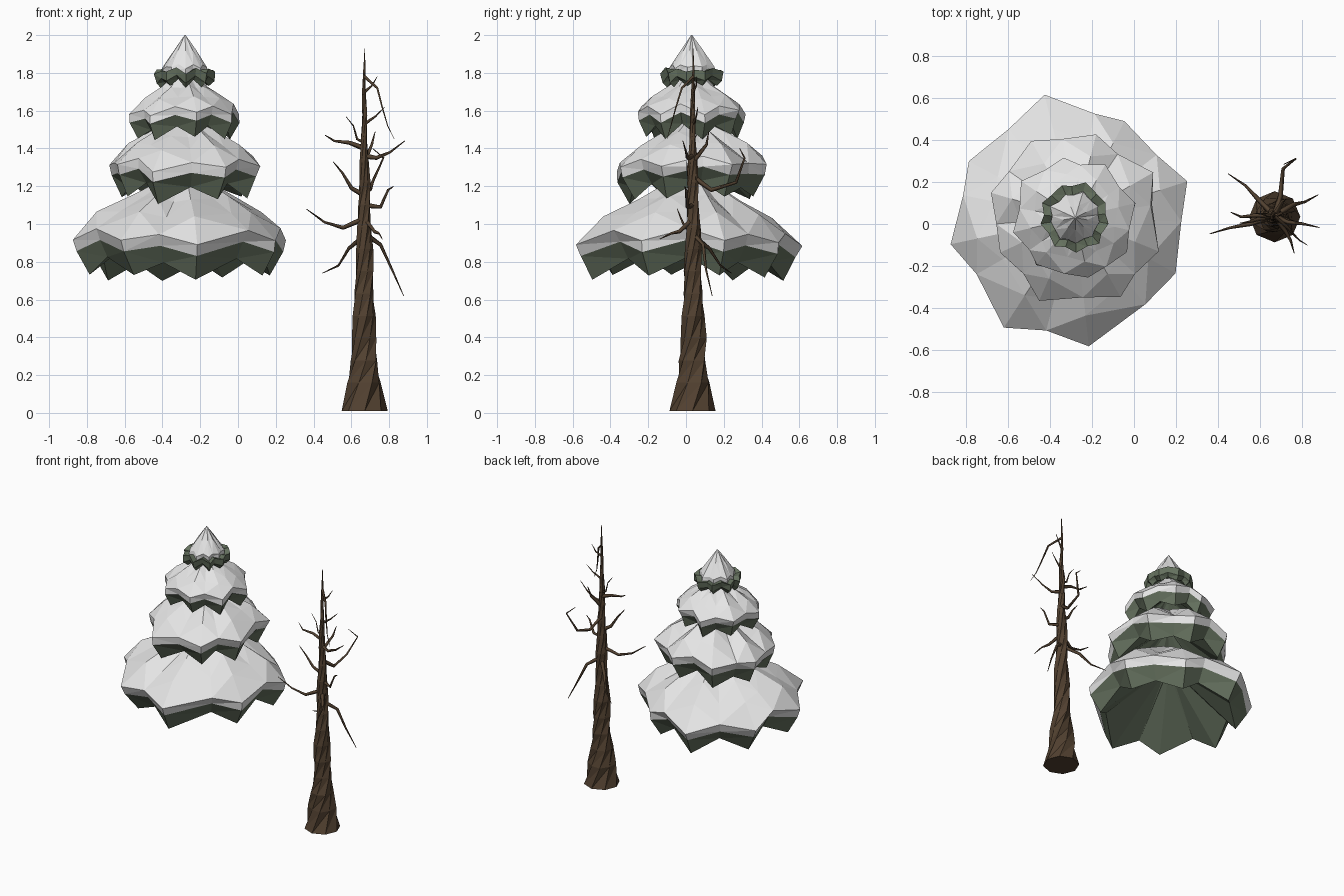
import bpy, bmesh, random
from math import sin, cos, radians, pi
from mathutils import Vector

random.seed(4)
if "Cube" in bpy.data.objects:
    bpy.data.objects.remove(bpy.data.objects["Cube"], do_unlink=True)


def material(name, colour):
    mat = bpy.data.materials.new(name)
    mat.use_nodes = True
    mat.diffuse_color = (*colour, 1)
    mat.node_tree.nodes["Principled BSDF"].inputs["Base Color"].default_value = (*colour, 1)
    return mat


snow = material("snow", (0.78, 0.78, 0.78))
needles = material("needle green", (0.13, 0.165, 0.113))
bark = material("bark brown", (0.085, 0.053, 0.03))


def loft(name, rings, mats, band_mats, split="BEAUTY"):
    """Skin a stack of equal rings; end rings are closed with flat caps."""
    bm = bmesh.new()
    rows = [[bm.verts.new(p) for p in ring] for ring in rings]
    for band, (upper, lower) in enumerate(zip(rows, rows[1:])):
        for i in range(len(upper)):
            j = (i + 1) % len(upper)
            face = bm.faces.new((upper[i], lower[i], lower[j], upper[j]))
            face.material_index = band_mats[band]
    bm.faces.new(rows[0]).material_index = band_mats[0]
    bm.faces.new(rows[-1][::-1]).material_index = band_mats[-1]
    bmesh.ops.triangulate(bm, faces=bm.faces[:], quad_method=split)
    bmesh.ops.recalc_face_normals(bm, faces=bm.faces[:])
    mesh = bpy.data.meshes.new(name)
    bm.to_mesh(mesh)
    bm.free()
    for mat in mats:
        mesh.materials.append(mat)
    obj = bpy.data.objects.new(name, mesh)
    bpy.context.collection.objects.link(obj)
    return obj


# Snowy canopy: each tier is a star-shaped skirt, snow above and needles below
CANOPY = Vector((-0.28, 0.03, 0))


def tier(name, spokes, profile, band_mats, wobble):
    """spokes: (angle, scale) per tip; profile: (radius, height, tip drop)."""
    points = []
    for k, (angle, scale) in enumerate(spokes):
        nxt_angle, nxt_scale = spokes[(k + 1) % len(spokes)]
        gap = (nxt_angle - angle) % 360
        points.append((angle, scale, 1))
        points.append((angle + gap * random.uniform(0.38, 0.62),
                       0.89 * (scale + nxt_scale) / 2, 0))
    lift = [random.uniform(-wobble, wobble) for _ in points]
    rings = []
    for radius, height, drop in profile:
        ring = []
        for (angle, scale, tip), up in zip(points, lift):
            a = radians(angle)
            r = radius * scale * random.uniform(0.97, 1.03)
            z = height - drop * tip + up * min(1, radius * 4)
            ring.append(CANOPY + Vector((r * cos(a), r * sin(a), z)))
        rings.append(ring)
    return loft(name, rings, (snow, needles), band_mats)


def even_spokes(count, start):
    return [(start + 360 * k / count + random.uniform(-6, 6),
             random.uniform(0.95, 1.04)) for k in range(count)]


SKIRT = (0, 0, 0, 0, 1, 1)
wide = [(18, 0.97), (63, 0.9), (104, 1), (152, 0.96),
        (192, 1.06), (237, 1.03), (276, 1.05), (331, 0.92)]
tier("bottom_tier", wide,
     [(0.06, 1.26, 0), (0.27, 1.13, -0.01), (0.44, 1.05, 0), (0.59, 0.96, 0.06),
      (0.57, 0.9, 0.06), (0.495, 0.81, 0.095), (0.02, 1.12, 0)], SKIRT, 0.025)
tier("second_tier", even_spokes(8, 25),
     [(0.05, 1.55, 0), (0.18, 1.47, -0.01), (0.3, 1.41, 0), (0.42, 1.34, 0.045),
      (0.405, 1.285, 0.045), (0.345, 1.21, 0.085), (0.02, 1.42, 0)], SKIRT, 0.022)
tier("third_tier", even_spokes(8, 10),
     [(0.04, 1.8, 0), (0.12, 1.72, -0.01), (0.21, 1.67, 0), (0.295, 1.62, 0.035),
      (0.283, 1.575, 0.035), (0.245, 1.515, 0.06), (0.02, 1.66, 0)], SKIRT, 0.018)
tier("top_tier", even_spokes(9, 30),
     [(0.003, 2, 0), (0.06, 1.92, 0), (0.125, 1.84, 0.015), (0.125, 1.815, 0.02),
      (0.172, 1.82, 0.02), (0.165, 1.78, 0.03), (0.135, 1.76, 0.035),
      (0.02, 1.83, 0)], (0, 0, 0, 1, 1, 1, 1), 0.015)

# Bare tree: twisted eight-sided trunk with spiral ridges
TRUNK = Vector((0.67, 0.038, 0))


def trunk_radius(z):
    stops = [(0.01, 0.122), (0.16, 0.09), (0.35, 0.066), (0.8, 0.045),
             (1.15, 0.032), (1.5, 0.016), (1.93, 0.002)]
    for (z0, r0), (z1, r1) in zip(stops, stops[1:]):
        if z <= z1:
            return r0 + (r1 - r0) * (z - z0) / (z1 - z0)
    return stops[-1][1]


heights = [0.01, 0.16] + [0.16 + 0.118 * k for k in range(1, 15)] + [1.93]
rings = []
for level, z in enumerate(heights):
    ring = []
    rough = 0 if level == 0 else 0.11
    sway = Vector((random.uniform(-1, 1), random.uniform(-1, 1), 0)) * 0.004
    for k in range(8):
        a = 2 * pi * k / 8 + 0.45 * level
        r = trunk_radius(z) * (1 + rough * (-1) ** k * random.uniform(0.2, 1))
        ring.append(TRUNK + sway + Vector((r * cos(a), r * sin(a), z)))
    rings.append(ring)
loft("bare_trunk", rings[::-1], (bark,), [0] * len(heights), "ALTERNATE")

# Crooked branches: start height, compass angle, then (reach, height) joints
branches = [
    (1.03, 193, (0.12, 0.98), (0.22, 1.01), (0.32, 1.08)),
    (0.94, 138, (0.12, 0.87), (0.2, 0.78), (0.3, 0.74)),
    (0.95, 27, (0.1, 0.89), (0.16, 0.76), (0.23, 0.62)),
    (1.25, 75, (0.1, 1.18), (0.23, 1.22), (0.29, 1.35), (0.25, 1.4)),
    (1.36, -18, (0.07, 1.35), (0.14, 1.38), (0.22, 1.44)),
    (1.4, 178, (0.08, 1.43), (0.16, 1.44), (0.21, 1.47)),
    (1.15, 195, (0.07, 1.19), (0.12, 1.27), (0.17, 1.33)),
    (1.43, 170, (0.04, 1.45), (0.06, 1.52), (0.1, 1.57)),
    (1.78, -48, (0.09, 1.72), (0.13, 1.62), (0.17, 1.52), (0.21, 1.45)),
    (1.03, -60, (0.09, 0.96), (0.14, 0.95), (0.2, 0.92)),
    (1.1, -20, (0.09, 1.09), (0.13, 1.18), (0.16, 1.2)),
    (1.53, 10, (0.06, 1.57), (0.11, 1.62)),
    (1.7, 20, (0.04, 1.73), (0.07, 1.78)),
    (1.33, 60, (0.08, 1.42), (0.1, 1.49)),
]
curve = bpy.data.curves.new("bare_branches", "CURVE")
curve.dimensions = "3D"
curve.bevel_depth = 0.015
curve.bevel_resolution = 0
curve.use_fill_caps = True
for start, angle, *joints in branches:
    a = radians(angle)
    path = [(0, start)] + joints
    spline = curve.splines.new("POLY")
    spline.points.add(len(path) - 1)
    thick = 0.6 if start > 1.4 else 1
    for k, (point, (reach, z)) in enumerate(zip(spline.points, path)):
        bend = a + (random.uniform(-0.12, 0.12) if k else 0)
        spot = TRUNK + Vector((reach * cos(bend), reach * sin(bend), z))
        point.co = (*spot, 1)
        point.radius = thick * (1 - 0.87 * k / (len(path) - 1))
curve.materials.append(bark)
limbs = bpy.data.objects.new("bare_branches", curve)
bpy.context.collection.objects.link(limbs)
